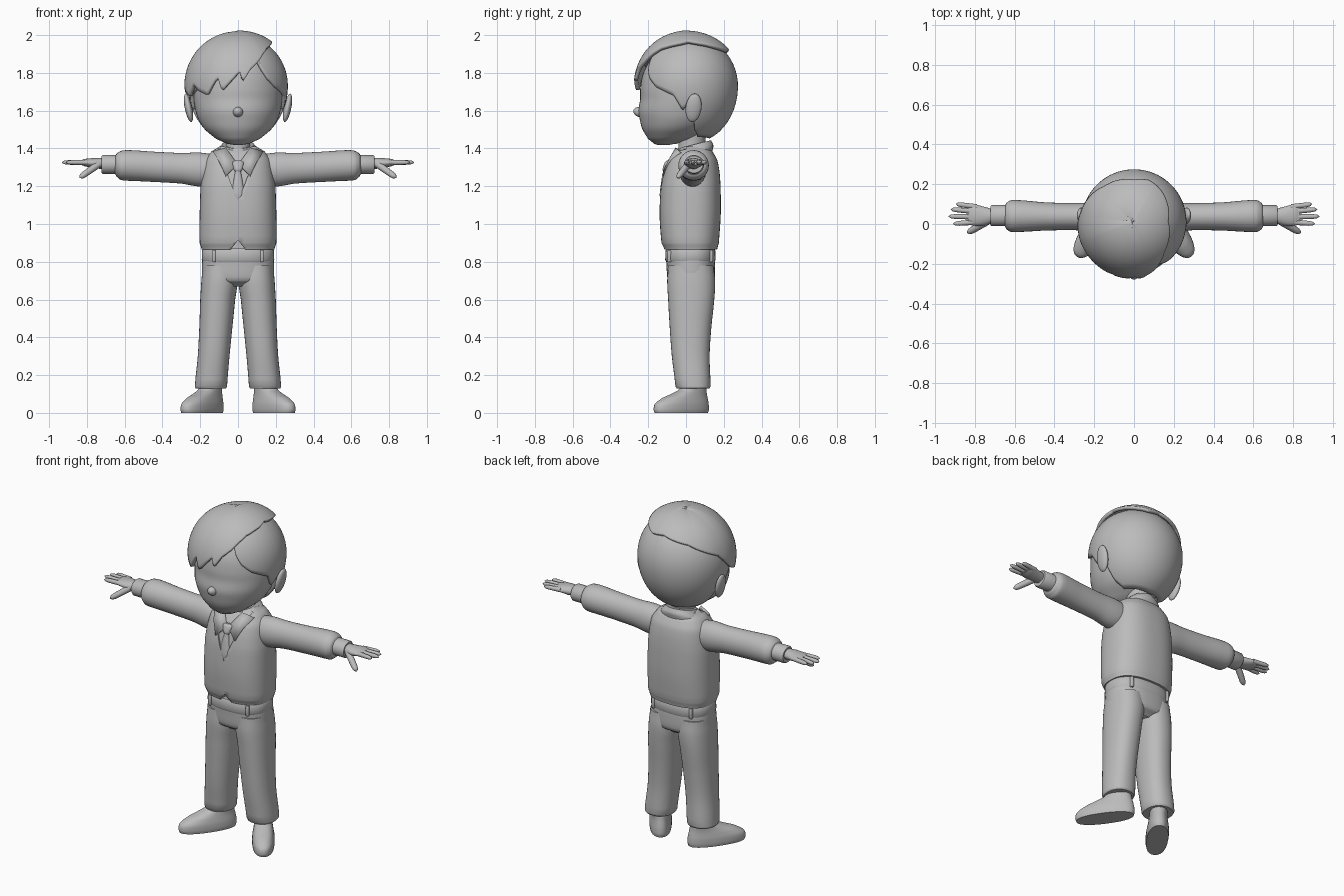
import bpy, bmesh, math
from mathutils import Vector, Matrix

if "Cube" in bpy.data.objects:
    bpy.data.objects.remove(bpy.data.objects["Cube"])

GREY = bpy.data.materials.new("plain grey")
GREY.diffuse_color = (0.5, 0.5, 0.5, 1)
GREY.use_nodes = True
GREY.node_tree.nodes["Principled BSDF"].inputs["Base Color"].default_value = GREY.diffuse_color


def finish(name, bm, mirror=False, angle=40):
    bmesh.ops.recalc_face_normals(bm, faces=bm.faces)
    me = bpy.data.meshes.new(name)
    bm.to_mesh(me)
    bm.free()
    ob = bpy.data.objects.new(name, me)
    bpy.context.collection.objects.link(ob)
    me.materials.append(GREY)
    bpy.context.view_layer.objects.active = ob
    ob.select_set(True)
    bpy.ops.object.shade_smooth_by_angle(angle=math.radians(angle))
    ob.select_set(False)
    if mirror:
        m = ob.modifiers.new("mirror", 'MIRROR')
        m.use_mirror_merge = False
    return ob


def spline(rings, steps):
    """Smooth the ring list with a Catmull-Rom curve."""
    out = []
    for i in range(len(rings) - 1):
        a, b = rings[max(i - 1, 0)], rings[i]
        c, d = rings[i + 1], rings[min(i + 2, len(rings) - 1)]
        for k in range(steps):
            t = k / steps
            w = (-t + 2*t*t - t**3, 2 - 5*t*t + 3*t**3, t + 4*t*t - 3*t**3, t**3 - t*t)
            out.append([sum(p * q for p, q in zip(w, v)) / 2 for v in zip(a, b, c, d)])
        # ring positions along the axis stay evenly spaced
            out[-1][0] = b[0] + (c[0] - b[0]) * t
    return out + [list(rings[-1])]


def loft(name, rings, axis='Z', n=32, power=2.0, steps=4, mirror=False, matrix=None, angle=40):
    """Rings are (position on axis, centre 1, centre 2, radius 1, radius 2)."""
    bm = bmesh.new()
    loops = []
    for t, c1, c2, r1, r2 in spline(rings, steps):
        loop = []
        for i in range(n):
            a = 2 * math.pi * i / n
            u, v = math.cos(a), math.sin(a)
            p = c1 + r1 * math.copysign(abs(u) ** (2 / power), u)
            q = c2 + r2 * math.copysign(abs(v) ** (2 / power), v)
            loop.append(bm.verts.new((p, q, t) if axis == 'Z' else (t, p, q)))
        loops.append(loop)
    for a, b in zip(loops, loops[1:]):
        for i in range(n):
            j = (i + 1) % n
            bm.faces.new((a[i], a[j], b[j], b[i]))
    bm.faces.new(loops[0])
    bm.faces.new(loops[-1])
    if matrix:
        bm.transform(matrix)
    return finish(name, bm, mirror, angle)


def ball(name, loc, size, rot=(0, 0, 0), mirror=False):
    bm = bmesh.new()
    bmesh.ops.create_uvsphere(bm, u_segments=24, v_segments=14, radius=1)
    turn = Matrix.Rotation(rot[1], 4, 'Y') @ Matrix.Rotation(rot[0], 4, 'X')
    bm.transform(Matrix.Translation(loc) @ turn @ Matrix.Diagonal((*size, 1)))
    return finish(name, bm, mirror)


def finger(name, a, b, r):
    a, b = Vector(a), Vector(b)
    L = (b - a).length
    m = Matrix.Translation(a) @ (b - a).to_track_quat('Z', 'Y').to_matrix().to_4x4()
    loft(name, [(0, 0, 0, r, r), (L*.75, 0, 0, r*.9, r*.9), (L*.92, 0, 0, r*.65, r*.65),
                (L, 0, 0, r*.1, r*.1)], n=12, mirror=True, matrix=m, angle=60)


def prism(name, pts, y0, y1):
    bm = bmesh.new()
    f = bm.faces.new([bm.verts.new((x, y0, z)) for x, z in pts])
    ext = bmesh.ops.extrude_face_region(bm, geom=[f])
    bmesh.ops.translate(bm, vec=(0, y1 - y0, 0),
                        verts=[v for v in ext['geom'] if isinstance(v, bmesh.types.BMVert)])
    return finish(name, bm)


def lookup(table, a):
    for (a0, v0), (a1, v1) in zip(table, table[1:]):
        if a0 <= a <= a1:
            return v0 + (v1 - v0) * (a - a0) / (a1 - a0)


def hair_shell(name, edge, lift, thick):
    """Cap from the crown to an edge height given by angle (0 front, 90 = +x)."""
    bm = bmesh.new()
    n, rows, cz = 180, 22, 1.73
    cols = []
    for i in range(n):
        deg = -180 + 360 * i / n
        a, off = math.radians(deg), lookup(lift, deg)
        z = lookup(edge, deg) - cz
        tmax = math.acos(max(-1, min(1, z / (.262 if z > 0 else .3))))
        col = []
        for k in range(rows + 1):
            t = tmax * k / rows
            r, c = math.sin(t) ** .94, math.cos(t)
            col.append(bm.verts.new(((.26 + off) * r * math.sin(a),
                                     .012 - (.259 + off) * r * math.cos(a),
                                     cz + c * ((.262 if c > 0 else .3) + off))))
        cols.append(col)
    for i in range(n):
        p, q = cols[i], cols[(i + 1) % n]
        for k in range(rows):
            bm.faces.new((p[k], p[k + 1], q[k + 1], q[k]))
    bmesh.ops.remove_doubles(bm, verts=bm.verts, dist=1e-5)
    ob = finish(name, bm, angle=50)
    s = ob.modifiers.new("thickness", 'SOLIDIFY')
    s.thickness, s.offset = thick, -1


# Head, nose, ears, neck
loft("head", [(1.418, 0, -.12, .02, .03), (1.425, 0, -.11, .06, .06), (1.45, 0, -.085, .115, .115),
              (1.5, 0, -.055, .175, .175), (1.55, 0, -.037, .208, .207), (1.6, 0, -.03, .225, .222),
              (1.66, 0, -.021, .235, .222), (1.72, 0, -.012, .237, .23), (1.8, 0, 0, .225, .226),
              (1.88, 0, 0, .18, .18), (1.93, 0, 0, .1, .1)], n=48)
ball("nose", (0, -.244, 1.592), (.027, .036, .026), (-.3, 0, 0))
ball("ear", (.262, .04, 1.615), (.02, .042, .077), (-.12, .2, 0), True)
loft("neck", [(1.33, 0, .03, .07, .075), (1.42, 0, .03, .064, .07), (1.52, 0, .04, .07, .075)])

# Hair: base cap and a raised swept layer with a side parting
hair_shell("hair_base", [(-180, 1.455), (-112, 1.465), (-101, 1.5), (-93, 1.66), (-88, 1.63),
                         (-83, 1.6), (-74, 1.68), (-50, 1.73), (-30, 1.82), (25, 1.9), (31, 1.82),
                         (38, 1.77), (50, 1.725), (73, 1.68), (83, 1.6), (88, 1.63), (93, 1.66),
                         (101, 1.5), (112, 1.465), (180, 1.455)], [(-180, .004), (180, .004)], .028)
hair_shell("hair_top", [(-180, 1.91), (-140, 1.88), (-100, 1.8), (-78, 1.7), (-66, 1.68), (-55, 1.735),
                        (-46, 1.705), (-35, 1.685), (-26, 1.75), (-22, 1.77), (-17, 1.705),
                        (-4, 1.77), (2, 1.80), (5, 1.75), (14, 1.81), (24, 1.845), (33, 1.88),
                        (45, 1.91), (60, 1.925), (90, 1.945), (120, 1.93), (140, 1.915),
                        (160, 1.9), (180, 1.91)],
           [(-180, .007), (-130, .002), (-95, .003), (-70, .008), (0, .01), (30, .013),
            (150, .011), (180, .007)], .02)

# Shirt body and vest with cut neckline and hem notch
vest_rings = [(.865, 0, .025, .193, .14), (.9, 0, .022, .203, .152), (1.05, 0, .022, .203, .162),
              (1.2, 0, .025, .198, .158), (1.28, 0, .03, .187, .147), (1.34, 0, .035, .173, .13),
              (1.385, 0, .04, .14, .1), (1.41, 0, .045, .1, .07)]
vest = loft("vest", vest_rings, n=64, power=2.5)
loft("shirt", [(z, x, y, rx - .009, ry - .009) for z, x, y, rx, ry in vest_rings[2:]], n=48, power=2.5)
for cut in (prism("neckline_cutter", [(0, 1.12), (.12, 1.43), (-.12, 1.43)], -.4, .0),
            prism("hem_cutter", [(0, .915), (.05, .85), (-.05, .85)], -.4, .0)):
    m = vest.modifiers.new("cut", 'BOOLEAN')
    m.operation, m.solver, m.object = 'DIFFERENCE', 'EXACT', cut
    cut.hide_render = True
    cut.hide_set(True)

# Collar band, collar flaps, tie
tilt = Matrix.Identity(4)
tilt[2][1], tilt[2][3] = .25, -.01
loft("collar_band", [(1.36, 0, .04, .135, .1), (1.39, 0, .045, .115, .1), (1.42, 0, .045, .085, .088)],
     matrix=tilt)
bm = bmesh.new()
vs = [bm.verts.new(p) for p in ((.065, -.055, 1.405), (.004, -.105, 1.32), (.065, -.128, 1.257),
                                (.098, -.098, 1.33), (.135, -.035, 1.385))]
for tri in ((0, 1, 2), (0, 2, 3), (0, 3, 4)):
    bm.faces.new([vs[i] for i in tri])
flap = finish("collar_flap", bm, True)
flap.modifiers.new("thickness", 'SOLIDIFY').thickness = .014
loft("tie", [(1.12, 0, -.13, .004, .006), (1.16, 0, -.128, .03, .011), (1.24, 0, -.116, .022, .013),
             (1.28, 0, -.109, .015, .012)], n=16)
loft("tie_knot", [(1.275, 0, -.108, .014, .012), (1.29, 0, -.107, .024, .017), (1.325, 0, -.098, .03, .015),
                  (1.335, 0, -.092, .02, .01)], n=16)

# Trousers, waistband, belt loops
loft("trouser_hips", [(.67, 0, .027, .1, .08), (.7, 0, .027, .18, .122), (.78, 0, .025, .19, .128),
                      (.84, 0, .022, .187, .127)], n=48, power=2.4)
loft("waistband", [(.8, 0, .023, .186, .128), (.81, 0, .023, .192, .133), (.86, 0, .023, .19, .132),
                   (.87, 0, .023, .184, .126)], n=48, power=2.4, steps=1)
loft("trouser_leg", [(.128, .143, .037, .08, .087), (.14, .143, .037, .085, .093),
                     (.3, .129, .025, .084, .1), (.45, .1175, .024, .0875, .11),
                     (.6, .1075, .0275, .0925, .122), (.7, .0975, .0275, .0965, .127),
                     (.78, .095, .026, .092, .12)], n=36, power=2.25, mirror=True)
for spot, y in (("front", -.088), ("back", .133)):
    loft("belt_loop_" + spot, [(.798, .127, y, .007, .008), (.805, .127, y, .009, .011),
                               (.855, .127, y, .009, .011), (.862, .127, y, .007, .008)],
         n=12, power=4, steps=1, mirror=True)

# Shoes, toes turned outward
place = Matrix.Translation((.19, -.025, 0)) @ Matrix.Rotation(math.radians(35), 4, 'Z')
loft("shoe", [(.0, 0, 0, .06, .165), (.018, 0, 0, .063, .17), (.05, 0, .004, .062, .164),
              (.08, 0, .025, .056, .137), (.1, 0, .05, .052, .107), (.122, 0, .073, .05, .08),
              (.16, 0, .08, .05, .065)], n=40, power=2.3, mirror=True, matrix=place)

# Sleeves, cuffs, hands
loft("sleeve", [(.1, .035, 1.285, .07, .08), (.2, .035, 1.288, .073, .09), (.3, .037, 1.295, .068, .081),
                (.45, .038, 1.303, .071, .08), (.58, .04, 1.31, .08, .081), (.62, .04, 1.31, .079, .077),
                (.642, .04, 1.312, .066, .062), (.65, .04, 1.312, .05, .05)], axis='X', mirror=True)
loft("cuff", [(.62, .042, 1.315, .053, .05), (.715, .042, 1.315, .053, .05), (.722, .042, 1.315, .048, .045)],
     axis='X', mirror=True, steps=1)
loft("palm", [(.7, .04, 1.32, .034, .03), (.76, .04, 1.322, .048, .027), (.81, .046, 1.325, .054, .02),
              (.835, .046, 1.325, .046, .012)], axis='X', n=24, mirror=True)
for name, y0, y1, tip in (("little", .086, .1, .895), ("ring", .062, .074, .922),
                          ("middle", .036, .038, .933), ("index", .01, .001, .91)):
    finger(name + "_finger", (.79, y0, 1.326), (tip, y1, 1.326), .0135)
finger("thumb", (.74, .012, 1.315), (.838, -.045, 1.245), .019)
